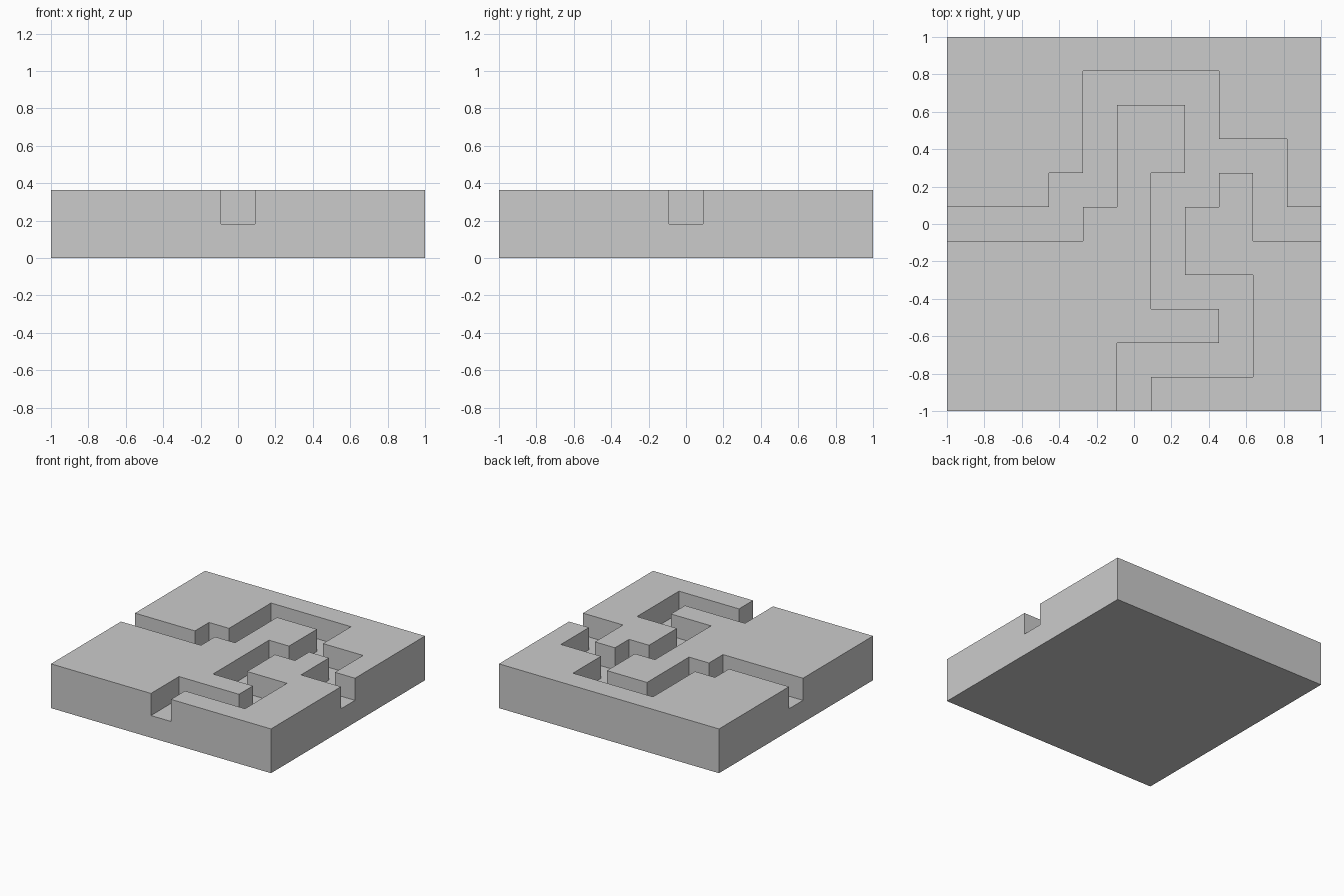
import bpy
import bmesh

if "Cube" in bpy.data.objects:
    bpy.data.objects.remove(bpy.data.objects["Cube"])

U = 2 / 11  # one grid cell; the slab is 11 x 11 cells


def prism(name, outline, z0, z1):
    """Extrude a closed outline, given in cell units, from z0 to z1."""
    bm = bmesh.new()
    face = bm.faces.new([bm.verts.new((x * U, y * U, z0 * U)) for x, y in outline])
    side = bmesh.ops.extrude_face_region(bm, geom=[face])["geom"]
    top = [v for v in side if isinstance(v, bmesh.types.BMVert)]
    bmesh.ops.translate(bm, verts=top, vec=(0, 0, (z1 - z0) * U))
    bmesh.ops.recalc_face_normals(bm, faces=bm.faces)
    mesh = bpy.data.meshes.new(name)
    bm.to_mesh(mesh)
    bm.free()
    obj = bpy.data.objects.new(name, mesh)
    bpy.context.collection.objects.link(obj)
    return obj


def wall(start, *steps):
    """Right-angled wall line: alternating x, y targets from a start point."""
    x, y = start
    points = [(x, y)]
    for i, s in enumerate(steps):
        x, y = (s, y) if i % 2 == 0 else (x, s)
        points.append((x, y))
    return points


# Square slab
slab = prism("path_tile", [(-5.5, -5.5), (5.5, -5.5), (5.5, 5.5), (-5.5, 5.5)], 0, 2)

# Winding forked channel: its three walls, run past the slab edges
back_wall = wall((-6, .5), -2.5, 1.5, -1.5, 4.5, 2.5, 2.5, 4.5, .5, 6)
left_wall = wall((-6, -.5), -1.5, .5, -.5, 3.5, 1.5, 1.5, .5, -2.5,
                 2.5, -3.5, -.5, -6)
right_wall = wall((6, -.5), 3.5, 1.5, 2.5, .5, 1.5, -1.5, 3.5, -4.5, .5, -6)
channel = prism("channel_cutter", back_wall + right_wall + left_wall[::-1], 1, 3)
channel.hide_render = True
channel.hide_set(True)

# Cut the channel half way into the slab
cut = slab.modifiers.new("channel", "BOOLEAN")
cut.operation = "DIFFERENCE"
cut.solver = "EXACT"
cut.object = channel
